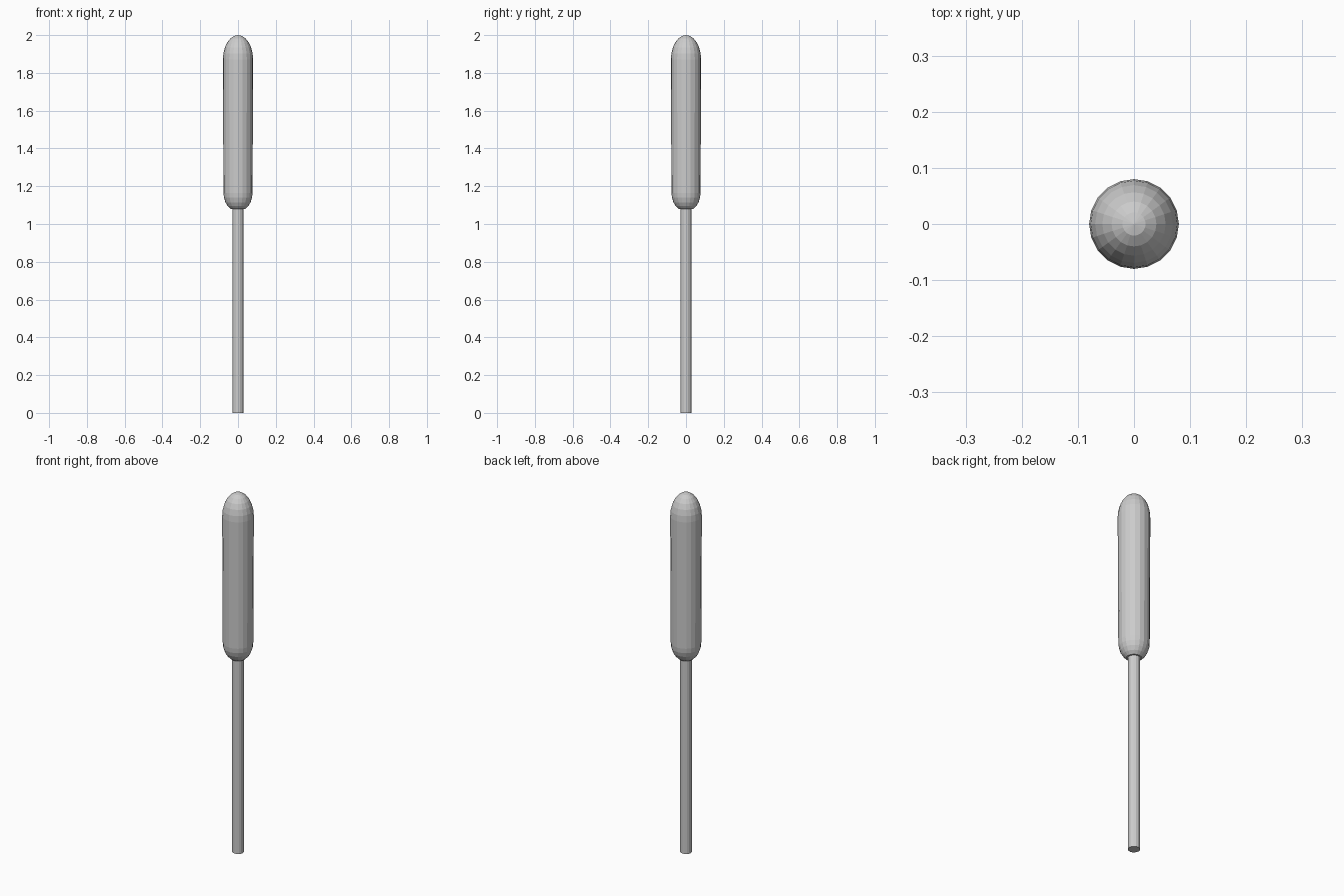
import bpy, bmesh, math

if "Cube" in bpy.data.objects:
    bpy.data.objects.remove(bpy.data.objects["Cube"])


def lathe(name, profile, sides):
    """Revolve (radius, z) points around z; the ends are capped or pointed."""
    bm = bmesh.new()
    rings = []
    for r, z in profile:
        if r < 1e-5:
            rings.append([bm.verts.new((0, 0, z))] * sides)
        else:
            rings.append([bm.verts.new((r * math.cos(2 * math.pi * i / sides),
                                        r * math.sin(2 * math.pi * i / sides), z))
                          for i in range(sides)])
    for a, b in zip(rings, rings[1:]):
        for i in range(sides):
            j = (i + 1) % sides
            corners = list(dict.fromkeys([a[i], a[j], b[j], b[i]]))
            bm.faces.new(corners)
    for ring in (rings[0], rings[-1]):
        if ring[0] is not ring[1]:
            bm.faces.new(ring)
    bmesh.ops.recalc_face_normals(bm, faces=bm.faces)
    mesh = bpy.data.meshes.new(name)
    bm.to_mesh(mesh)
    bm.free()
    obj = bpy.data.objects.new(name, mesh)
    bpy.context.collection.objects.link(obj)
    return obj


def arc(radius, height, base, start, end):
    """Elliptical cap profile, angles in 15 degree steps from the axis."""
    step = 15 if end > start else -15
    return [(radius * math.sin(math.radians(d)), base + height * math.cos(math.radians(d)))
            for d in range(start, end + step, step)]


# Thick rounded head, tapering very slightly towards the bottom
lower = arc(0.077, -0.1, 1.165, 30, 90)
upper = arc(0.08, 0.13, 1.87, 90, 0)
lathe("seed_head", lower + upper, 20)

# Thin straight stem, running a little way into the head
lathe("stem", [(0.03, 0), (0.03, 1.1)], 16)
